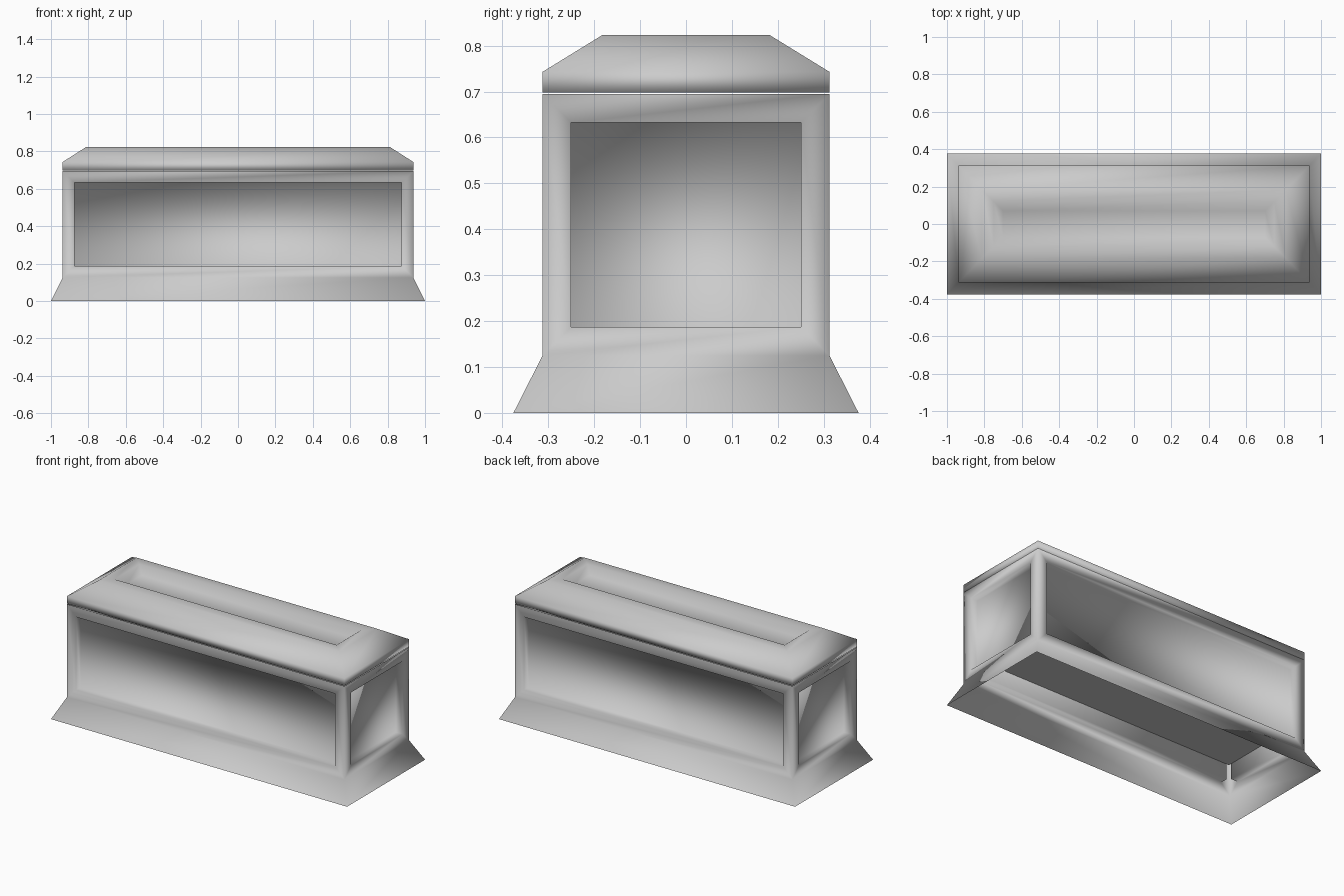
import bpy
import bmesh

cube = bpy.data.objects.get("Cube")
if cube:
    bpy.data.objects.remove(cube, do_unlink=True)

stone = bpy.data.materials.new("grey_stone")
stone.use_nodes = True
GREY = (0.6, 0.6, 0.6, 1)
stone.diffuse_color = GREY
stone.node_tree.nodes["Principled BSDF"].inputs["Base Color"].default_value = GREY

FRAME = 0.0625


def loft(bm, levels):
    """Stack rectangles (half x, half y, z) and return rings and side faces."""
    rings = [[bm.verts.new((sx * hx, sy * hy, z))
              for sx, sy in ((-1, -1), (1, -1), (1, 1), (-1, 1))]
             for hx, hy, z in levels]
    bands = []
    for low, high in zip(rings, rings[1:]):
        bands.append([bm.faces.new((low[k], low[(k + 1) % 4],
                                    high[(k + 1) % 4], high[k]))
                      for k in range(4)])
    return rings, bands


def recess(bm, faces, run, depth):
    """Frame each face, then sink its panel; run is the slope of the walls."""
    for thickness, sink in ((FRAME, 0), (run, depth)):
        bm.normal_update()
        bmesh.ops.inset_individual(bm, faces=faces, thickness=thickness,
                                   depth=-sink, use_even_offset=True)


def finish(bm, name):
    for face in bm.faces:
        face.smooth = True
    bm.normal_update()
    mesh = bpy.data.meshes.new(name)
    bm.to_mesh(mesh)
    bm.free()
    mesh.materials.append(stone)
    obj = bpy.data.objects.new(name, mesh)
    bpy.context.collection.objects.link(obj)


# Hollow chest: flared foot and four recessed side panels
bm = bmesh.new()
rings, bands = loft(bm, [(1, 0.376, 0), (0.9375, 0.3125, 0.125),
                         (0.9375, 0.3125, 0.695)])
recess(bm, bands[1], 0, 0.045)
finish(bm, "chest_body")

# Inner floor, facing down
bm = bmesh.new()
rings, bands = loft(bm, [(0.89, 0.265, 0.28)])
bm.faces.new(reversed(rings[0]))
finish(bm, "inner_floor")

# Lid: short upright rim, sloped sides, shallow dished recess on top
bm = bmesh.new()
rings, bands = loft(bm, [(0.9375, 0.3125, 0.698), (0.9375, 0.3125, 0.743),
                         (0.8125, 0.1825, 0.823)])
bm.faces.new(reversed(rings[0]))
top = bm.faces.new(rings[-1])
recess(bm, [top], 0.05, 0.035)
finish(bm, "lid")
